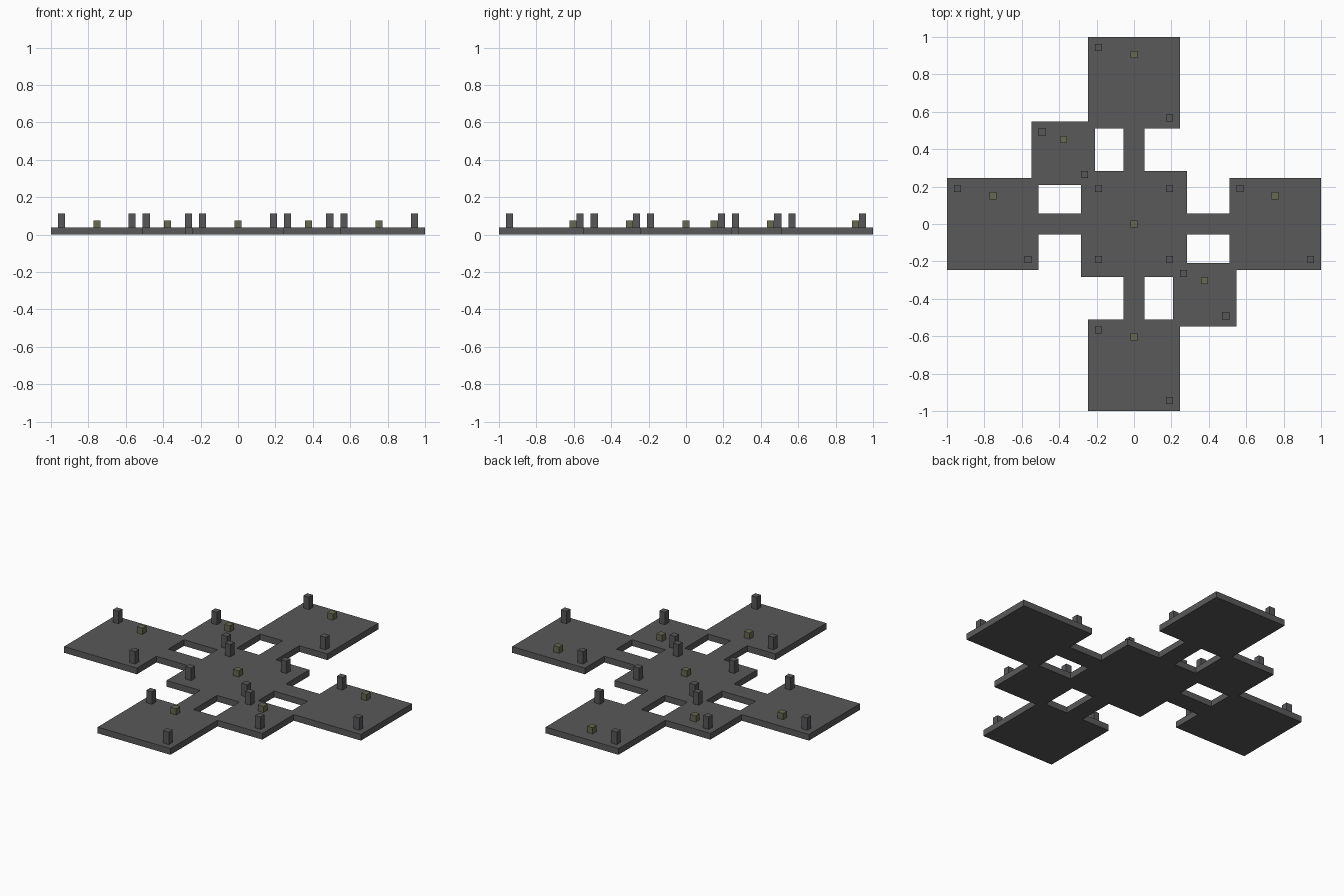
import bpy
import bmesh
from mathutils import Matrix, Vector

if "Cube" in bpy.data.objects:
    bpy.data.objects.remove(bpy.data.objects["Cube"], do_unlink=True)

CELLS = 53            # plan is laid out on a square module
U = 2 / CELLS         # size of one module


def material(name, rgb):
    m = bpy.data.materials.new(name)
    m.use_nodes = True
    col = (*rgb, 1)
    m.diffuse_color = col
    bsdf = m.node_tree.nodes["Principled BSDF"]
    bsdf.inputs["Base Color"].default_value = col
    bsdf.inputs["Roughness"].default_value = 0.9
    return m


def make_object(name, bm, mat):
    mesh = bpy.data.meshes.new(name)
    bm.to_mesh(mesh)
    bm.free()
    mesh.materials.append(mat)
    ob = bpy.data.objects.new(name, mesh)
    bpy.context.collection.objects.link(ob)
    return ob


def block(name, x, y, height, mat):
    """One-module-square block standing on the floor (module units)."""
    bm = bmesh.new()
    place = Matrix.Translation(Vector((x, y, 1 + height / 2)) * U)
    bmesh.ops.create_cube(bm, size=U, matrix=place @ Matrix.Diagonal((1, 1, height, 1)))
    return make_object(name, bm, mat)


stone = material("dark grey stone", (0.1, 0.1, 0.1))
pillar_stone = material("grey pillar stone", (0.095, 0.095, 0.1))
olive = material("olive grey", (0.14, 0.14, 0.085))

# Rooms: name, centre x, centre y, width, pillar offset, marker offset
rooms = [
    ("centre", 0, 0, 15, 5, 0),
    ("back", 0, 20, 13, 5, 4),
    ("front", 0, -20, 13, 5, 4),
    ("left", 20, 0, 13, 5, 4),
    ("right", -20, 0, 13, 5, 4),
    ("back_right", -10, 10, 9, 3, 2),
    ("front_left", 10, -10, 9, 3, 2),
]


# Floor: every module inside a room or a corridor, thickened into one slab
def is_floor(p):
    x, y = p.x / U, p.y / U
    corridor = min(abs(x), abs(y)) < 1.5 and max(abs(x), abs(y)) < 14
    return corridor or any(max(abs(x - cx), abs(y - cy)) < w / 2
                           for _, cx, cy, w, _, _ in rooms)


bm = bmesh.new()
bmesh.ops.create_grid(bm, x_segments=CELLS, y_segments=CELLS, size=1)
empty = [f for f in bm.faces if not is_floor(f.calc_center_median())]
bmesh.ops.delete(bm, geom=empty, context='FACES')
floor = make_object("floor", bm, stone)
slab = floor.modifiers.new("slab thickness", 'SOLIDIFY')
slab.thickness = U
slab.offset = 1

# Pillars on a diagonal of each room (all four corners in the centre), plus a marker
for name, cx, cy, w, p, m in rooms:
    corners = [(-p, p), (p, -p)]
    if name == "centre":
        corners += [(p, p), (-p, -p)]
    for i, (dx, dy) in enumerate(corners, 1):
        block(f"{name}_pillar_{i}", cx + dx, cy + dy, 2, pillar_stone)
    block(f"{name}_marker", cx, cy + m, 1, olive)
